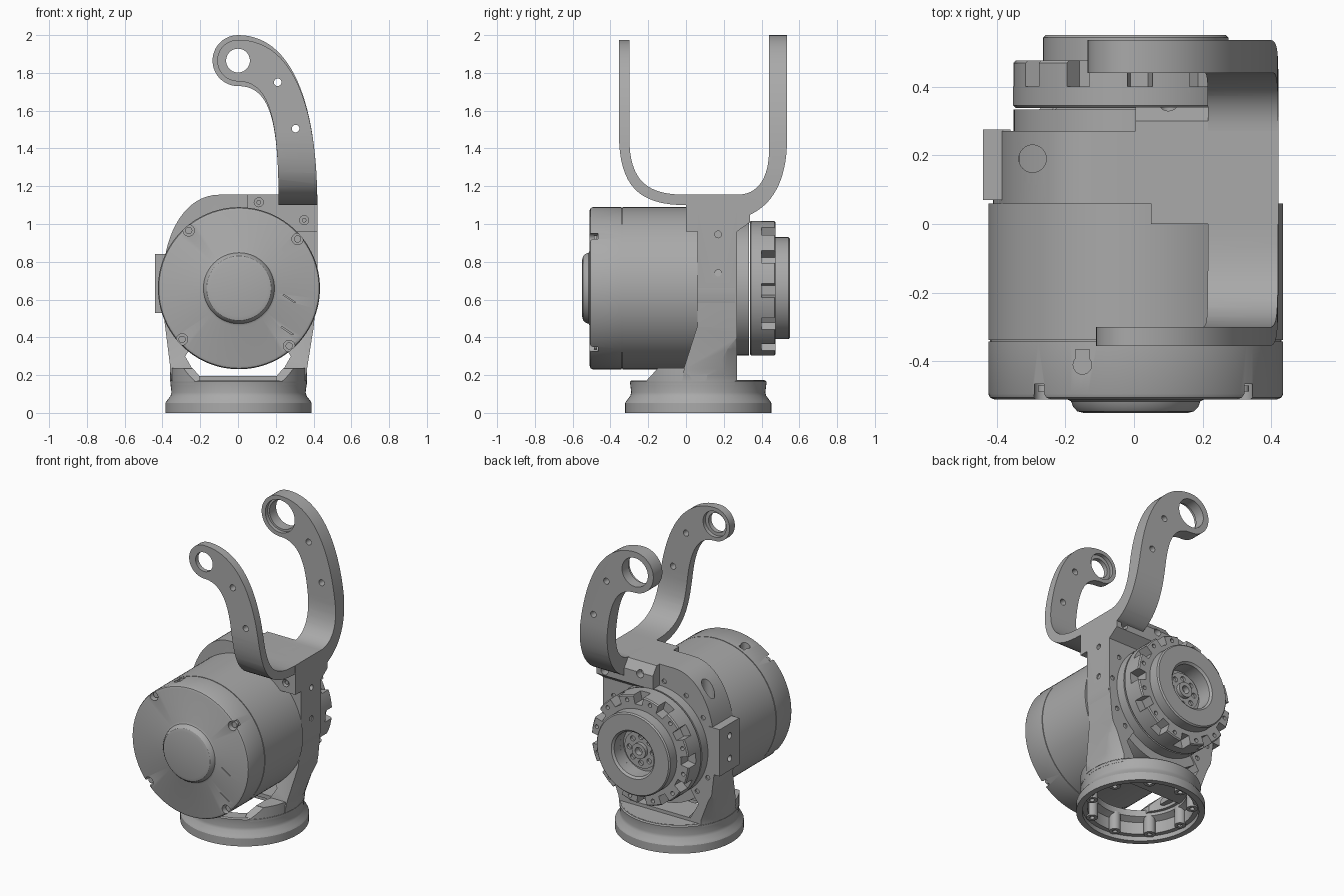
import bpy, bmesh
from math import sin, cos, pi, radians

old = bpy.data.objects.get("Cube")
if old:
    bpy.data.objects.remove(old, do_unlink=True)

grey = bpy.data.materials.new("machined grey")
grey.use_nodes = True
grey.diffuse_color = (0.4, 0.4, 0.4, 1)
grey.node_tree.nodes["Principled BSDF"].inputs["Base Color"].default_value = (0.4, 0.4, 0.4, 1)

parts = []
CX, CZ = 0.005, 0.66     # drive axis
BASE = (0.003, 0.065)    # base axis


def place(axis, u, v, w):
    return {"x": (w, u, v), "y": (u, w, v), "z": (u, v, w)}[axis]


def finish(name, bm):
    bmesh.ops.remove_doubles(bm, verts=bm.verts, dist=1e-5)
    bmesh.ops.recalc_face_normals(bm, faces=bm.faces)
    mesh = bpy.data.meshes.new(name)
    bm.to_mesh(mesh)
    bm.free()
    mesh.materials.append(grey)
    ob = bpy.data.objects.new(name, mesh)
    bpy.context.collection.objects.link(ob)
    parts.append(ob)
    return ob


def prisms(name, polys, axis, a, b):
    """Extrude each outline along an axis from a to b."""
    bm = bmesh.new()
    for pts in polys:
        lo = [bm.verts.new(place(axis, u, v, a)) for u, v in pts]
        hi = [bm.verts.new(place(axis, u, v, b)) for u, v in pts]
        bm.faces.new(lo)
        bm.faces.new(hi[::-1])
        for i in range(len(pts)):
            j = (i + 1) % len(pts)
            bm.faces.new((lo[i], lo[j], hi[j], hi[i]))
    return finish(name, bm)


def lathe(name, profile, axis, centre, n=96):
    """Turn a closed (radius, height) profile about an axis."""
    bm = bmesh.new()
    rings = []
    for k in range(n):
        t = 2 * pi * k / n
        rings.append([bm.verts.new(place(axis, centre[0] + r * cos(t), centre[1] + r * sin(t), h))
                      for r, h in profile])
    m = len(profile)
    for k in range(n):
        p, q = rings[k], rings[(k + 1) % n]
        for i in range(m):
            j = (i + 1) % m
            if profile[i][0] or profile[j][0]:
                bm.faces.new((p[i], p[j], q[j], q[i]))
    bmesh.ops.dissolve_degenerate(bm, dist=1e-6, edges=bm.edges)
    return finish(name, bm)


def circle(u, v, r, n=24):
    return [(u + r * cos(2 * pi * i / n), v + r * sin(2 * pi * i / n)) for i in range(n)]


def rods(name, spots, axis, r, a, b):
    return prisms(name, [circle(u, v, r) for u, v in spots], axis, a, b)


def rect(u0, u1, v0, v1):
    return [(u0, v0), (u1, v0), (u1, v1), (u0, v1)]


def around(r, degrees, c=(CX, CZ)):
    return [(c[0] + r * cos(radians(d)), c[1] + r * sin(radians(d))) for d in degrees]


def bez(a, b, c, d, n=16):
    out = []
    for i in range(n + 1):
        t = i / n
        s = 1 - t
        out.append(tuple(s**3 * a[k] + 3 * s * s * t * b[k] + 3 * s * t * t * c[k] + t**3 * d[k]
                         for k in (0, 1)))
    return out


def combine(target, tool, op="DIFFERENCE"):
    mod = target.modifiers.new("cut", "BOOLEAN")
    mod.operation, mod.solver, mod.object = op, "EXACT", tool
    bpy.context.view_layer.objects.active = target
    bpy.ops.object.modifier_apply(modifier=mod.name)
    parts.remove(tool)
    bpy.data.objects.remove(tool, do_unlink=True)


# Motor can with domed cap, screw notches, slits and keyhole
motor = lathe("motor", [(0, -.55), (.15, -.55), (.17, -.545), (.182, -.532), (.188, -.516), (.2, -.51),
                        (.412, -.51), (.424, -.505), (.429, -.494), (.429, -.342), (.424, -.342),
                        (.424, -.337), (.429, -.337), (.429, .06), (0, .06)], "y", (CX, CZ))
corners = around(.405, (40, 131, 222, 311))
combine(motor, rods("notches", corners, "y", .03, -.53, -.465))
slits = [[(u - .035, v + .025), (u + .025, v - .015), (u + .035, v - .015), (u - .025, v + .025)]
         for u, v in ((.27, .6), (.26, .43))]
combine(motor, prisms("slits", slits, "y", -.53, -.495))
combine(motor, rods("keyhole", [(-.15, -.41)], "z", .027, .98, 1.15))
combine(motor, prisms("keyhole_slot", [rect(-.17, -.13, -.41, -.365)], "z", .98, 1.15))
rods("motor_screws", corners, "y", .019, -.47, -.488)
lathe("drive_core", [(0, .03), (.415, .03), (.415, .26), (0, .26)], "y", (CX, CZ))

# Housing: outline trimmed by a side profile and a turned envelope
outline = [(-.36, .17), (-.36, .25), (-.395, .53)]
outline += bez((-.395, .75), (-.385, .95), (-.28, 1.155), (-.1, 1.155))
outline += [(.42, 1.155), (.42, .66), (.4, .45), (.365, .23), (.365, .17)]
housing = prisms("housing", [outline], "y", -.05, .27)
side = [(-.02, .16), (-.01, .24), (.06, .46), (.06, 1.2), (.3, 1.2), (.3, .16)]
combine(housing, prisms("side_trim", [side], "x", -.6, .6), "INTERSECT")
combine(housing, lathe("envelope", [(0, .1), (.36, .1), (.365, .2), (.41, .34), (.5, .52), (.5, 1.3), (0, 1.3)],
                       "z", BASE), "INTERSECT")
window = [(-.22, .195), (-.28, .3), (-.2, .42), (.2, .42), (.28, .3), (.22, .195)]
combine(housing, prisms("window", [window], "y", -.1, .4))
combine(housing, prisms("front_window", [rect(-.22, .22, .1, .3)], "y", -.1, .08))
combine(housing, rods("top_hole", [(-.295, .19)], "z", .04, .9, 1.2))
combine(housing, rods("side_holes", [(.17, .945), (.17, .74)], "x", .018, .36, .5))
combine(housing, rods("rim_holes", around(.39, (95, 120, 145, 205, 225, 318, 335, 5, 30)), "y", .015, .24, .3))

# Side pad
pad = prisms("side_pad", [rect(-.44, -.36, .53, .84)], "y", .07, .275)
combine(pad, rods("pad_holes", [(.17, .61), (.17, .76)], "x", .02, -.5, -.4))

# Upper mounting blocks joining the housing to the yoke
front_block = prisms("front_block", [[(.05, 1.155), (.05, 1.06), (.25, .96), (.42, .96), (.42, 1.155)]],
                     "y", 0, .07)
combine(front_block, rods("block_holes", [(.11, 1.115), (.35, 1.02)], "y", .024, -.05, .03))
rods("block_screws", [(.11, 1.115), (.35, 1.02)], "y", .012, .01, .04)
back_block = prisms("back_block", [[(.25, .96), (.27, .96), (.34, 1.01), (.34, 1.1), (.3, 1.155), (.25, 1.155)]],
                    "x", .005, .42)
combine(back_block, rods("back_block_holes", [(.1, 1.09), (.36, 1.04)], "y", .025, .29, .4))


# Yoke arms: bent strap profile intersected with a hook silhouette
def hook(d):
    pts = bez((0, 2 - d), (.28, 2 - d), (.42, 1.65), (.42, 1.1), 28)
    pts += [(.42, 1), (.215, 1)]
    pts += bez((.215, 1.1), (.215, 1.55), (.17, 1.73 + d), (0, 1.73 + d), 28)
    pts += around(.135 - d, range(262, 95, -8), (0, 1.865))
    return pts


front_strap = [(.1, 1.1)] + bez((0, 1.1), (-.25, 1.1), (-.355, 1.2), (-.355, 1.48))
front_strap += [(-.355, 2.1), (-.3, 2.1)]
front_strap += bez((-.3, 1.46), (-.3, 1.22), (-.2, 1.155), (0, 1.155)) + [(.1, 1.155)]
back_strap = [(.1, 1.05)] + bez((.34, 1.05), (.45, 1.1), (.535, 1.22), (.535, 1.45))
back_strap += [(.535, 2.1), (.44, 2.1)]
back_strap += bez((.44, 1.4), (.44, 1.24), (.38, 1.155), (.27, 1.155)) + [(.1, 1.155)]

for name, strap, inset, bore, rebate, span in (
        ("front_arm", front_strap, .025, .063, .085, (-.325, -.2)),
        ("back_arm", back_strap, 0, .095, .108, (.4, .465))):
    arm = prisms(name, [strap], "x", -.3, .6)
    combine(arm, prisms("hook", [hook(inset)], "y", -.6, .6), "INTERSECT")
    combine(arm, prisms("bore", [circle(0, 1.865, bore, 48)], "y", -.7, .7))
    combine(arm, prisms("rebate", [circle(0, 1.865, rebate, 48)], "y", *span))
    combine(arm, rods("arm_holes", [(.21, 1.75), (.305, 1.505)], "y", .02, -.7, .7))
    if name == "back_arm":
        combine(arm, rods("web_hole", [(.305, .19)], "z", .04, 1.08, 1.3))

# Output side: spacer ring, castellated flange and hub
lathe("spacer_ring", [(0, .25), (.355, .25), (.355, .333), (0, .333)], "y", (CX, CZ))
flange = lathe("output_flange", [(0, .338), (.35, .338), (.357, .345), (.357, .468), (.35, .475), (0, .475)],
               "y", (CX, CZ))
gaps = []
for k in range(12):
    t = radians(30 * k - 2)
    gaps.append([(CX + r * cos(t) - w * sin(t), CZ + r * sin(t) + w * cos(t))
                 for r, w in ((.3, -.026), (.4, -.046), (.4, .046), (.3, .026))])
combine(flange, prisms("gaps", gaps, "y", .4, .5))
combine(flange, rods("lug_holes", around(.325, range(13, 373, 30)), "y", .013, .44, .5))
combine(flange, prisms("core_recess", [circle(CX, CZ, .145, 64)], "y", .44, .5))
lathe("output_hub", [(.145, .46), (.27, .46), (.27, .542), (.262, .55), (.158, .55), (.145, .538)],
      "y", (CX, CZ))
core = lathe("output_core", [(0, .43), (.12, .43), (.12, .465), (.05, .465), (.05, .49), (.025, .49),
                             (.025, .45), (0, .45)], "y", (CX, CZ), 48)
combine(core, rods("core_holes", around(.085, range(0, 360, 45)), "y", .017, .45, .5))

# Base: hollow turned ring with bolt lugs, rear shelf and side cheeks
lathe("base_ring", [(.387, 0), (.387, .052), (.38, .064), (.36, .09), (.355, .108), (.362, .165), (.355, .172),
                    (.28, .172), (.28, .13), (.32, .11), (.32, .03), (.35, .03), (.35, 0)], "z", BASE)
lugs = rods("base_lugs", around(.31, range(20, 380, 40), BASE), "z", .035, .02, .14)
combine(lugs, rods("lug_bores", around(.31, range(20, 380, 40), BASE), "z", .015, 0, .08))
prisms("rear_shelf", [around(.35, range(5, 176, 5), BASE)], "z", .145, .1735)
cheeks = lathe("base_cheeks", [(.26, .15), (.361, .15), (.361, .237), (.26, .237)], "z", BASE)
cheek_side = [(-.21, .14), (-.21, .17), (-.15, .235), (-.15, .3), (.26, .3), (.26, .14)]
combine(cheeks, prisms("cheek_trim", [cheek_side], "x", -.5, .5), "INTERSECT")
combine(cheeks, prisms("cheek_gap", [[(-.2, .1), (-.2, .19), (-.26, .26), (.26, .26), (.2, .19), (.2, .1)]],
                       "y", -.5, .5))

# Smooth curved faces, keep machined edges crisp
bpy.ops.object.select_all(action="DESELECT")
for ob in parts:
    ob.select_set(True)
bpy.context.view_layer.objects.active = parts[0]
bpy.ops.object.shade_smooth_by_angle(angle=radians(30))
